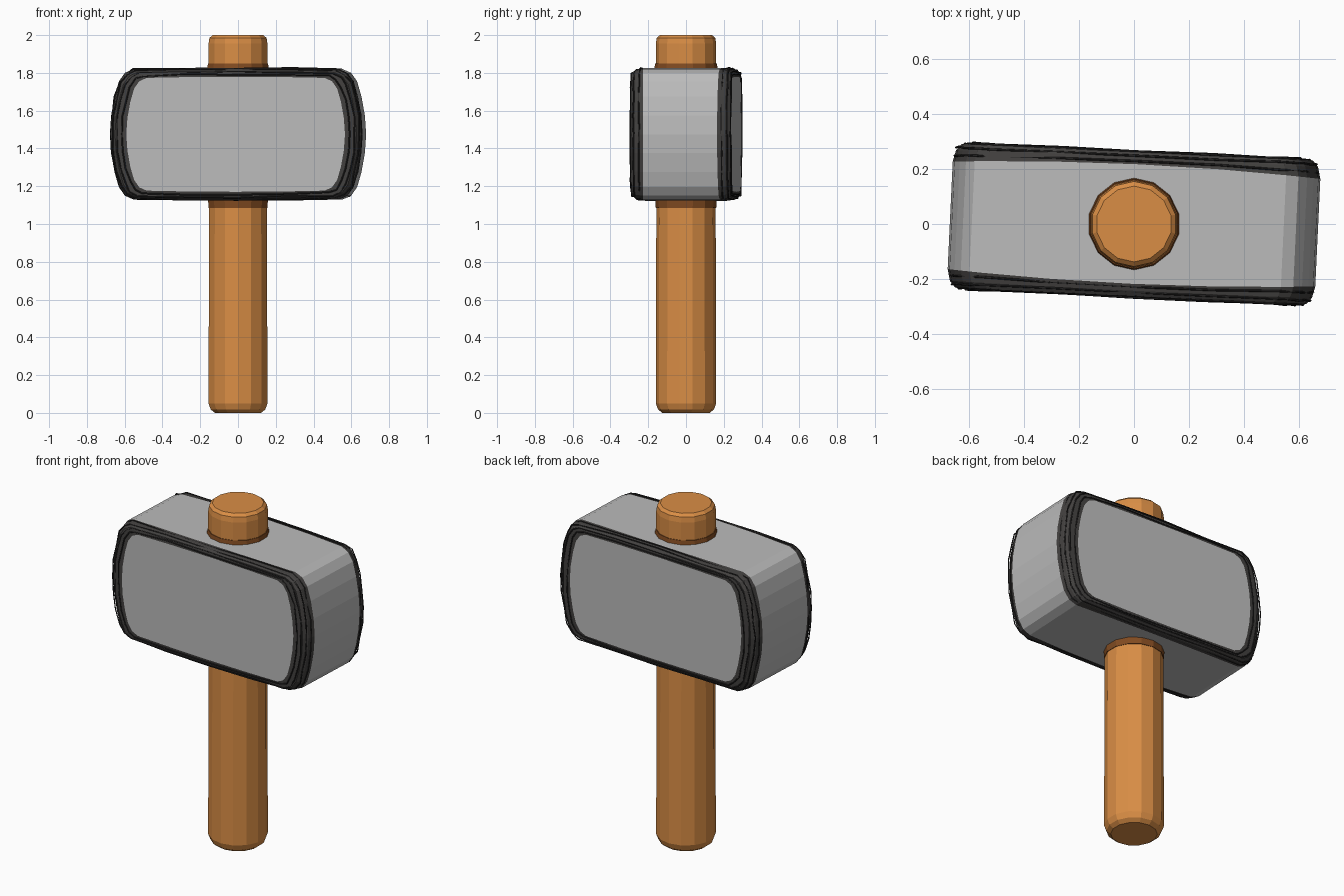
import bpy, bmesh, math, random
from mathutils import Vector

if "Cube" in bpy.data.objects:
    bpy.data.objects.remove(bpy.data.objects["Cube"])

random.seed(4)


def material(name, rgb):
    m = bpy.data.materials.new(name)
    m.diffuse_color = (*rgb, 1)
    m.use_nodes = True
    m.node_tree.nodes["Principled BSDF"].inputs["Base Color"].default_value = m.diffuse_color
    return m


STONE = material("light grey stone", (0.50, 0.50, 0.50))
EDGE = material("charcoal edge", (0.055, 0.052, 0.05))
LINE = material("dark line", (0.018, 0.017, 0.017))
WOOD = material("orange wood", (0.70, 0.27, 0.06))
BROWN = material("dark brown wood", (0.22, 0.07, 0.015))


def make_object(name, bm, mats):
    bmesh.ops.recalc_face_normals(bm, faces=bm.faces)
    me = bpy.data.meshes.new(name)
    bm.to_mesh(me)
    bm.free()
    for m in mats:
        me.materials.append(m)
    ob = bpy.data.objects.new(name, me)
    bpy.context.collection.objects.link(ob)
    return ob


def loft(bm, loops, mats):
    """Bridge closed loops, cap both ends; mats = [cap, band..., cap]."""
    rings = [[bm.verts.new(p) for p in l] for l in loops]
    bm.faces.new(rings[0]).material_index = mats[0]
    bm.faces.new(rings[-1]).material_index = mats[-1]
    n = len(rings[0])
    for k in range(len(rings) - 1):
        a, b = rings[k], rings[k + 1]
        for i in range(n):
            j = (i + 1) % n
            bm.faces.new((a[i], a[j], b[j], b[i])).material_index = mats[k + 1]


def lathe(name, profile, mats, slots, sides=14):
    bm = bmesh.new()
    loops = [[(r * math.cos(math.tau * (i + 0.5) / sides),
               r * math.sin(math.tau * (i + 0.5) / sides), z)
              for i in range(sides)] for r, z in profile]
    loft(bm, loops, slots)
    return make_object(name, bm, mats)


# Handle through the head, with chamfered ends
lathe("handle", [(0.125, 0), (0.148, 0.018), (0.16, 0.05), (0.157, 1.1),
                 (0.16, 1.955), (0.155, 1.985), (0.138, 2.0)],
      [WOOD], [0] * 8)

# Dark rings where the handle meets the head
for name, z0, z1, r0, r1 in (("lower_collar", 1.085, 1.14, 0.160, 0.163),
                             ("upper_collar", 1.80, 1.85, 0.172, 0.163)):
    lathe(name, [(r0, z0), (r1, z1)], [BROWN], [0, 0, 0])

# Head: rounded block outline in x/z, lofted through depth
CZ = 1.475
right = [(0.30, 0.35), (0.545, 0.345), (0.59, 0.325), (0.622, 0.28),
         (0.645, 0.20), (0.663, 0.10), (0.67, 0.0)]
right += [(x, -z) for x, z in reversed(right[:-1])]
outline = [(0, 0.352)] + right + [(0, -0.352)] + [(-x, z) for x, z in reversed(right)]


def ring(sx, sz, depth, taper, sign):
    """Scaled outline at a depth which narrows toward the head's ends."""
    return [Vector((x * sx, sign * (depth - taper * (abs(x) / 0.67) ** 2), CZ + z * sz))
            for x, z in outline]


steps = [(0.865, 0.865, 0.266, 0.0), (0.955, 0.95, 0.262, 0.0),
         (0.985, 0.985, 0.243, 0.005), (1.0, 1.0, 0.218, 0.022)]
loops = [ring(*s, -1) for s in steps] + [ring(*s, 1) for s in reversed(steps)]
bm = bmesh.new()
loft(bm, loops, [0, 1, 1, 1, 0, 1, 1, 1, 0])
head = make_object("hammer_head", bm, [STONE, EDGE])
head.rotation_euler.z = math.radians(-2.7)

# Loose sketched strands along the dark rims
for side, sign in (("front", -1), ("back", 1)):
    cu = bpy.data.curves.new(side + "_rim_strands", "CURVE")
    cu.dimensions = "3D"
    cu.bevel_depth = 0.004
    cu.bevel_resolution = 0
    for s in ((0.90, 0.90, 0.266, 0.0), (0.945, 0.94, 0.263, 0.0),
              (0.98, 0.977, 0.249, 0.0), (0.993, 0.993, 0.229, 0.012)):
        sp = cu.splines.new("POLY")
        pts = ring(*s, sign)
        sp.points.add(len(pts) - 1)
        for p, q in zip(sp.points, pts):
            j = [random.uniform(-0.005, 0.005) for _ in range(3)]
            p.co = (q.x + j[0], q.y + j[1] * 0.5, q.z + j[2], 1)
        sp.use_cyclic_u = True
    cu.materials.append(LINE)
    ob = bpy.data.objects.new(side + "_rim_strands", cu)
    ob.rotation_euler.z = head.rotation_euler.z
    bpy.context.collection.objects.link(ob)
